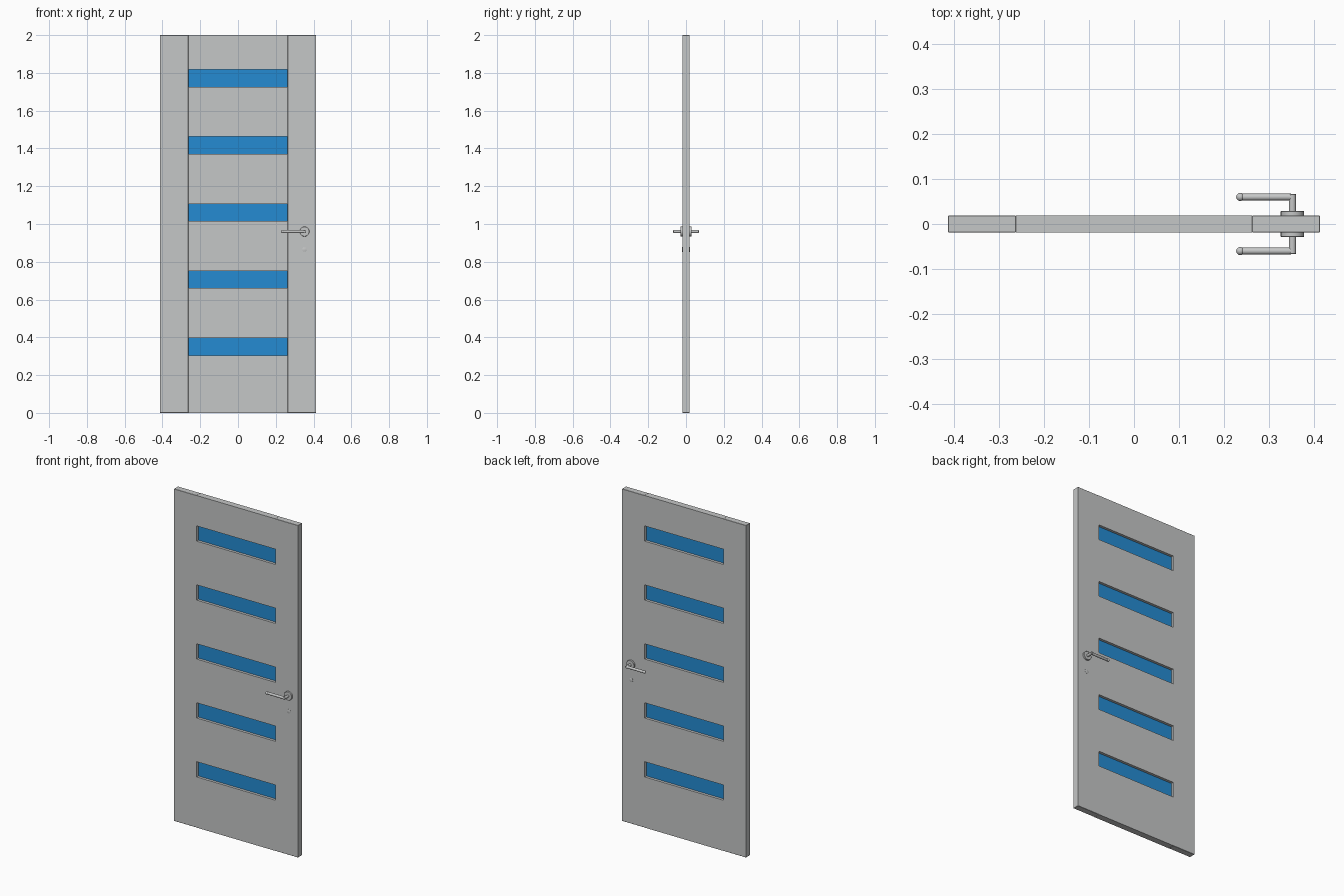
import bpy, bmesh, math
from mathutils import Matrix, Vector

if "Cube" in bpy.data.objects:
    bpy.data.objects.remove(bpy.data.objects["Cube"])


def material(name, rgb):
    m = bpy.data.materials.new(name)
    m.diffuse_color = (*rgb, 1)
    m.use_nodes = True
    m.node_tree.nodes["Principled BSDF"].inputs["Base Color"].default_value = m.diffuse_color
    return m


GREY = material("door_grey", (0.56, 0.57, 0.57))
BLUE = material("glass_blue", (0.018, 0.26, 0.65))


def finish(name, bm, mat, smooth=False):
    bmesh.ops.recalc_face_normals(bm, faces=bm.faces)
    me = bpy.data.meshes.new(name)
    bm.to_mesh(me)
    bm.free()
    me.materials.append(mat)
    ob = bpy.data.objects.new(name, me)
    bpy.context.collection.objects.link(ob)
    if smooth:
        bpy.ops.object.select_all(action='DESELECT')
        ob.select_set(True)
        bpy.context.view_layer.objects.active = ob
        bpy.ops.object.shade_smooth_by_angle(angle=math.radians(40))
    return ob


def box(name, x0, x1, y, z0, z1, mat, bevel=0):
    bm = bmesh.new()
    size = Matrix.Diagonal((x1 - x0, 2 * y, z1 - z0, 1))
    bmesh.ops.create_cube(bm, size=1, matrix=Matrix.Translation(((x0 + x1) / 2, 0, (z0 + z1) / 2)) @ size)
    if bevel:
        bmesh.ops.bevel(bm, geom=bm.edges[:], offset=bevel, segments=1, affect='EDGES')
    return finish(name, bm, mat)


def lathe(name, profile, origin, axis, mat, steps=32):
    """Revolve (radius, distance) points round an axis through origin."""
    bm = bmesh.new()
    verts = [bm.verts.new((r, 0, h)) for r, h in profile]
    edges = [bm.edges.new(p) for p in zip(verts, verts[1:])]
    bmesh.ops.spin(bm, geom=verts + edges, cent=(0, 0, 0), axis=(0, 0, 1),
                   angle=math.tau, steps=steps, use_merge=True)
    bmesh.ops.remove_doubles(bm, verts=bm.verts, dist=1e-5)
    turn = Vector(axis).to_track_quat('Z', 'Y').to_matrix().to_4x4()
    bm.transform(Matrix.Translation(origin) @ turn)
    return finish(name, bm, mat, smooth=True)


HALF = 0.019          # half door thickness
IN = 0.2625           # inner edge of the stiles
OUT = 0.413

# Side stiles with a tiny softened edge
box("left_stile", -OUT, -IN, HALF, 0, 2, GREY, 0.0012)
box("right_stile", IN, OUT, HALF, 0, 2, GREY, 0.0012)

# Middle boards, with glass strips in the gaps
bottoms = [0.305 + 0.355 * i for i in range(5)]
GAP = 0.092
starts = [0] + [b + GAP for b in bottoms]
ends = bottoms + [2]
for i, (a, b) in enumerate(zip(starts, ends)):
    box(f"middle_board_{i + 1}", -IN, IN, HALF, a, b, GREY)
for i, b in enumerate(bottoms):
    box(f"glass_strip_{i + 1}", -IN, IN, 0.003, b, b + GAP, BLUE)

# Handle hardware on both sides
HX, HZ = 0.352, 0.96
for label, s in (("front", -1), ("back", 1)):
    out = (0, s, 0)
    face = (HX, s * HALF, HZ)
    lathe(f"{label}_rosette", [(0, -0.002), (0.026, -0.002), (0.026, 0.009), (0.025, 0.010), (0, 0.010)],
          face, out, GREY)
    lathe(f"{label}_spindle", [(0, 0), (0.008, 0), (0.008, 0.0465), (0.007, 0.0475), (0, 0.0475)],
          face, out, GREY, 24)
    # lever bar ending in a rounded tip
    r = 0.009
    tip = [(r * math.cos(t), 0.113 + r * math.sin(t))
           for t in [math.radians(-35 + 12.5 * k) for k in range(10)]]
    lathe(f"{label}_lever", [(0, 0), (0.0078, 0), (0.0078, 0.106)] + tip + [(0, 0.113 + r)],
          (0.349, s * 0.06, HZ), (-1, 0, 0), GREY, 24)
    # keyhole cover
    lathe(f"{label}_keyhole_cover", [(0, -0.002), (0.012, -0.002), (0.012, 0.0015), (0.011, 0.002), (0, 0.002)],
          (HX, s * HALF, 0.865), out, GREY, 24)
